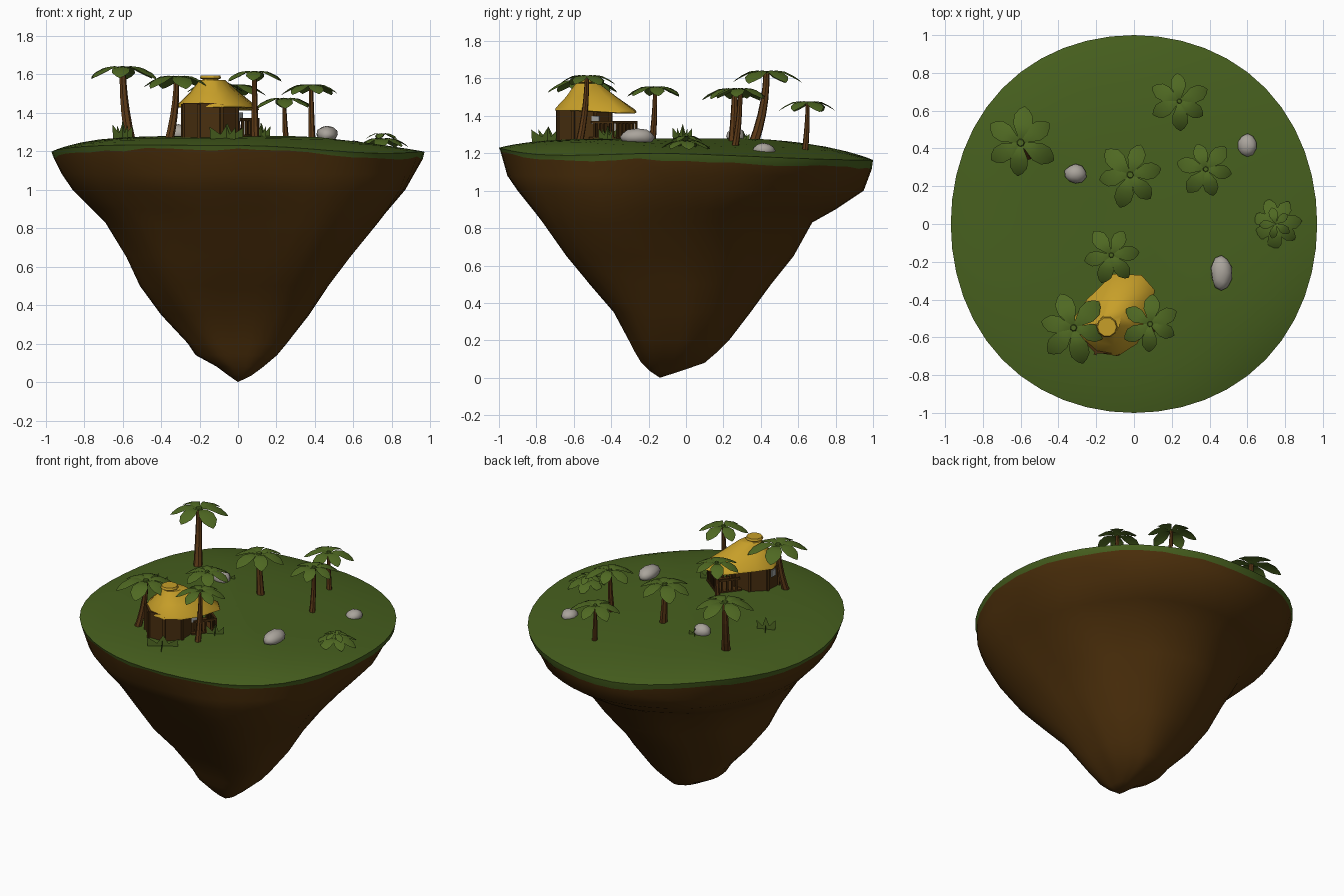
import bpy, bmesh, math, random
from mathutils import Vector, Matrix

if "Cube" in bpy.data.objects:
    bpy.data.objects.remove(bpy.data.objects["Cube"])
random.seed(4)
TAU = 2 * math.pi

def mat(name, c):
    m = bpy.data.materials.new(name)
    m.diffuse_color = (*c, 1)
    m.use_nodes = True
    m.node_tree.nodes["Principled BSDF"].inputs["Base Color"].default_value = m.diffuse_color
    return m

GRASS = mat("grass green", (.062, .115, .013))
DIRT = mat("earth brown", (.076, .030, .0035))
LEAF = mat("leaf green", (.078, .14, .016))
TRUNK = mat("trunk brown", (.105, .040, .008))
WOOD = mat("dark wood", (.068, .029, .005))
THATCH = mat("thatch gold", (.57, .345, .022))
STONE = mat("stone grey", (.40, .37, .33))
GLASS = mat("window grey", (.38, .39, .38))

def finish(bm, name, mats, smooth=None, recalc=True):
    if recalc:
        bmesh.ops.recalc_face_normals(bm, faces=bm.faces)
    me = bpy.data.meshes.new(name)
    bm.to_mesh(me)
    bm.free()
    for m in mats:
        me.materials.append(m)
    if smooth:
        me.shade_smooth()
        me.set_sharp_from_angle(angle=math.radians(smooth))
    ob = bpy.data.objects.new(name, me)
    bpy.context.collection.objects.link(ob)
    return ob

def loft(bm, rings, mi=0):
    """Bridge rings of points; a ring with one point becomes a tip."""
    vs = [[bm.verts.new(p) for p in r] for r in rings]
    for a, b in zip(vs, vs[1:]):
        n = len(a)
        for i in range(n):
            j = (i + 1) % n
            f = bm.faces.new((a[i], a[j], b[0]) if len(b) == 1 else (a[i], a[j], b[j], b[i]))
            f.material_index = mi
    return vs

def circle(c, r, n, a0=0):
    return [(c[0] + r * math.cos(a0 + TAU * i / n), c[1] + r * math.sin(a0 + TAU * i / n), c[2]) for i in range(n)]

def box(bm, c, size, ang=0):
    m = Matrix.Translation(c) @ Matrix.Rotation(ang, 4, 'Z') @ Matrix.Diagonal((*size, 1))
    bmesh.ops.create_cube(bm, size=1, matrix=m)

def quadrant(c, s, ne, nw, se, sw):
    """Blend value that acts on one diagonal and fades to zero on the axes."""
    return ((ne if c > 0 else nw) if s > 0 else (se if c > 0 else sw)) * (2 * c * s) ** 2

# ---- island: domed grass top, ragged lip, tapering earth below
def rim_z(a):
    c, s = math.cos(a), math.sin(a)
    return 1.197 - .033 * s + quadrant(c, s, -.005, .045, -.03, .01)

def ground(x, y):
    t = math.hypot(x / .97, y)
    w = max(0, 1 - t ** 5)
    return rim_z(math.atan2(y, x / .97)) * (1 - w) + w * (1.28 - .055 * max(0, x + y))

N = 48
# z, -x, +x, -y, +y extents
LEVELS = [(1.08, .915, .915, .955, .98), (1.0, .86, .87, .90, .95), (.9, .76, .785, .82, .80),
          (.83, .69, .725, .765, .675), (.65, .58, .57, .63, .575), (.5, .51, .46, .51, .455),
          (.35, .40, .365, .38, .345), (.2, .26, .25, .30, .23), (.14, .22, .20, .27, .17),
          (.08, .11, .13, .235, .10), (.035, .05, .07, .19, -.03)]

def level_ring(z, xn, xp, yn, yp):
    depth = min(1, (1.2 - z) / .5)
    out = []
    for i in range(N):
        a = TAU * i / N
        c, s = math.cos(a), math.sin(a)
        # ridges and hollows on the diagonals
        k = 1.0 + quadrant(c, s, -.05, -.03, .19, .04) * depth + .015 * (2 * c * s) ** 2
        k += .014 * math.sin(9 * a + 6 * z) * depth * abs(2 * c * s)
        out.append(((xp - xn) / 2 + k * c * (xp + xn) / 2, (yp - yn) / 2 + k * s * (yp + yn) / 2, z))
    return out

def rim_ring(t, drop=0, jag=0):
    out = []
    for i in range(N):
        a = TAU * i / N
        c, s = math.cos(a), math.sin(a)
        k = t * (1 + .016 * (2 * c * s) ** 2)
        z = rim_z(a) if t >= 1 else ground(.97 * t * c, t * s)
        out.append((.97 * k * c, k * s, z - drop * (1 + .3 * s) + random.uniform(-jag, jag)))
    return out

bm = bmesh.new()
lip = [(x * .99, y * .993, z) for x, y, z in rim_ring(1, .033, .009)]
loft(bm, [lip, rim_ring(1)] + [rim_ring(t) for t in (.97, .92, .85, .75, .6, .4, .2)] +
     [[(0, 0, ground(0, 0))]], 0)
loft(bm, [lip] + [level_ring(*l) for l in LEVELS] + [[(0, -.14, 0)]], 1)
bmesh.ops.remove_doubles(bm, verts=bm.verts, dist=1e-5)
finish(bm, "floating_island", [GRASS, DIRT], 75)

# ---- palms: bent tapering trunk and a crown of broad folded leaves
def crown(bm, c, R, n, a0, mi):
    prof = [(.03, .04, -.10), (.25, .14, -.01), (.5, .26, -.04), (.75, .255, -.16), (.92, .13, -.28), (1, .01, -.36)]
    for k in range(n):
        a = a0 + TAU * k / n + random.uniform(-.1, .1)
        L = R * random.uniform(.92, 1.06)
        d, s = Vector((math.cos(a), math.sin(a), 0)), Vector((-math.sin(a), math.cos(a), 0))
        rows = []
        for r, w, z in prof:
            mid = Vector(c) + d * r * L + Vector((0, 0, z * L))
            fold = Vector((0, 0, .16 * w * L))
            rows.append([bm.verts.new(p) for p in (mid - s * w * L - fold, mid, mid + s * w * L - fold)])
        for p, q in zip(rows, rows[1:]):
            for i in (0, 1):
                f = bm.faces.new((p[i], q[i], q[i + 1], p[i + 1]))
                f.material_index = mi
                f.smooth = True

# base x, y, crown x, y, crown top z, leaf length, trunk radius
PALMS = [(-.56, .36, -.60, .43, 1.645, .19, .029), (.0, .25, -.02, .26, 1.55, .18, .026),
         (.385, .26, .38, .29, 1.55, .15, .020), (.255, .635, .24, .65, 1.48, .155, .018),
         (-.12, -.18, -.12, -.165, 1.56, .15, .019), (-.36, -.585, -.32, -.55, 1.595, .185, .025),
         (.09, -.57, .085, -.53, 1.62, .15, .021)]
for n, (bx, by, cx, cy, top, R, r0) in enumerate(PALMS):
    bm = bmesh.new()
    zb, zt = ground(bx, by) - .02, top - .05 * R
    rings = []
    for i in range(6):
        t = i / 5
        e = 1 - (1 - t) ** 2
        rings.append(circle((bx + (cx - bx) * e, by + (cy - by) * e, zb + (zt - zb) * t),
                            r0 * (1 - .45 * t), 7))
    vs = loft(bm, rings)
    bm.faces.new(vs[-1])
    bm.faces.new(vs[0][::-1])
    # small green bud hides the trunk top
    b = loft(bm, [circle((cx, cy, zt - .008), r0 * .8, 7), circle((cx, cy, zt + .004), r0 * .6, 7)], 1)
    bm.faces.new(b[1]).material_index = 1
    crown(bm, (cx, cy, top), R, 6, .5 + n * .7, 1)
    finish(bm, f"palm_{n + 1}", [TRUNK, LEAF], recalc=False)

# ---- low fern on the right edge
bm = bmesh.new()
crown(bm, (.75, 0, 1.27), .135, 7, .2, 0)
crown(bm, (.75, 0, 1.295), .085, 5, .6, 0)
finish(bm, "fern", [LEAF], recalc=False)

# ---- spiky grass tufts: crossed upright fans of blades
for n, (x, y, w, h) in enumerate([(-.6, -.02, .06, .095), (-.06, -.74, .10, .085), (.12, -.42, .055, .08),
                                  (-.285, .305, .04, .05)]):
    bm = bmesh.new()
    z = ground(x, y) - .01
    for a in (.5, .5 + math.pi / 2):
        d = Vector((math.cos(a), math.sin(a), 0)) * w
        for u, lean, k in ((-.4, -1.0, .8), (0, .05, 1), (.4, 1.0, .75)):
            b = Vector((x, y, z))
            bm.faces.new([bm.verts.new(p) for p in (b + d * (u - .55), b + d * (u + .55),
                                                    b + d * lean + Vector((0, 0, h * k)))])
    finish(bm, f"grass_tuft_{n + 1}", [LEAF], recalc=False)

# ---- boulders
for n, (x, y, sx, sy, sz, dz) in enumerate([(-.31, .265, .06, .052, .05, .012), (.60, .415, .053, .062, .042, .002),
                                            (.463, -.26, .057, .097, .045, .022)]):
    bm = bmesh.new()
    bmesh.ops.create_icosphere(bm, subdivisions=2, radius=1)
    for v in bm.verts:
        v.co *= random.uniform(.92, 1.04)
        v.co = Vector((v.co.x * sx + x, v.co.y * sy + y, v.co.z * sz + ground(x, y) + dz))
    finish(bm, f"boulder_{n + 1}", [STONE], 50)

# ---- hut: octagonal walls with posts
HX, HY, HR = -.145, -.545, .152
bm = bmesh.new()
vs = loft(bm, [circle((HX, HY, z), HR, 8, TAU / 16) for z in (1.25, 1.45)])
bm.faces.new(vs[0])
bm.faces.new(vs[1])
finish(bm, "hut_walls", [WOOD])
bm = bmesh.new()
for i in range(8):
    a = TAU * (i + .5) / 8
    box(bm, (HX + HR * math.cos(a), HY + HR * math.sin(a), 1.345), (.016, .016, .20), a)
finish(bm, "wall_posts", [WOOD])

# ---- windows: one beside the porch, one on the far wall
bm = bmesh.new()
box(bm, (.008, -.482, 1.378), (.009, .05, .045), -.6)
box(bm, (HX - .143, HY, 1.378), (.009, .042, .045))
finish(bm, "windows", [GLASS])

# ---- porch on the far right side: deck, posts, rails
A = math.radians(52)
d, s = Vector((math.cos(A), math.sin(A), 0)), Vector((-math.sin(A), math.cos(A), 0))
H = Vector((HX, HY, 0))
def at(u, v, z): return H + d * u + s * v + Vector((0, 0, z))
bm = bmesh.new()
box(bm, at(.20, 0, 1.277), (.17, .21, .022), A)
for i in range(7):
    box(bm, at(.275, -.1 + i * .2 / 6, 1.325), (.012, .012, .09), A)
for v in (-.1, .1):
    box(bm, at(.205, v, 1.365), (.15, .012, .014), A)
    for u in (.15, .18, .21, .245):
        box(bm, at(u, v, 1.325), (.012, .012, .08), A)
box(bm, at(.275, 0, 1.365), (.012, .21, .014), A)
finish(bm, "porch", [WOOD])

# ---- thatched roof: eave outline swept up to the peak, stretched over the porch
EAVE = [(.04, -.27), (-.11, -.265), (-.25, -.40), (-.32, -.50), (-.29, -.60), (-.20, -.68),
        (-.085, -.70), (.015, -.635), (.08, -.53), (.11, -.35)]
def roof_ring(k, z, sag=0):
    return [(HX + (x - HX) * k, HY + (y - HY) * k,
             z - sag * max(0, (math.hypot(x - HX, y - HY) - .2) / .1)) for x, y in EAVE]
bm = bmesh.new()
vs = loft(bm, [roof_ring(.9, 1.428, .012), roof_ring(1, 1.43, .012), roof_ring(.98, 1.442, .012),
               roof_ring(.62, 1.502), roof_ring(.3, 1.572)])
bm.faces.new(vs[0])
bm.faces.new(vs[-1])
finish(bm, "thatched_roof", [THATCH], 40)
bm = bmesh.new()
vs = loft(bm, [circle((HX + .002, HY, z), r, 10) for z, r in ((1.555, .042), (1.575, .042), (1.58, .056), (1.595, .05))])
bm.faces.new(vs[0])
bm.faces.new(vs[-1])
finish(bm, "roof_cap", [THATCH])
